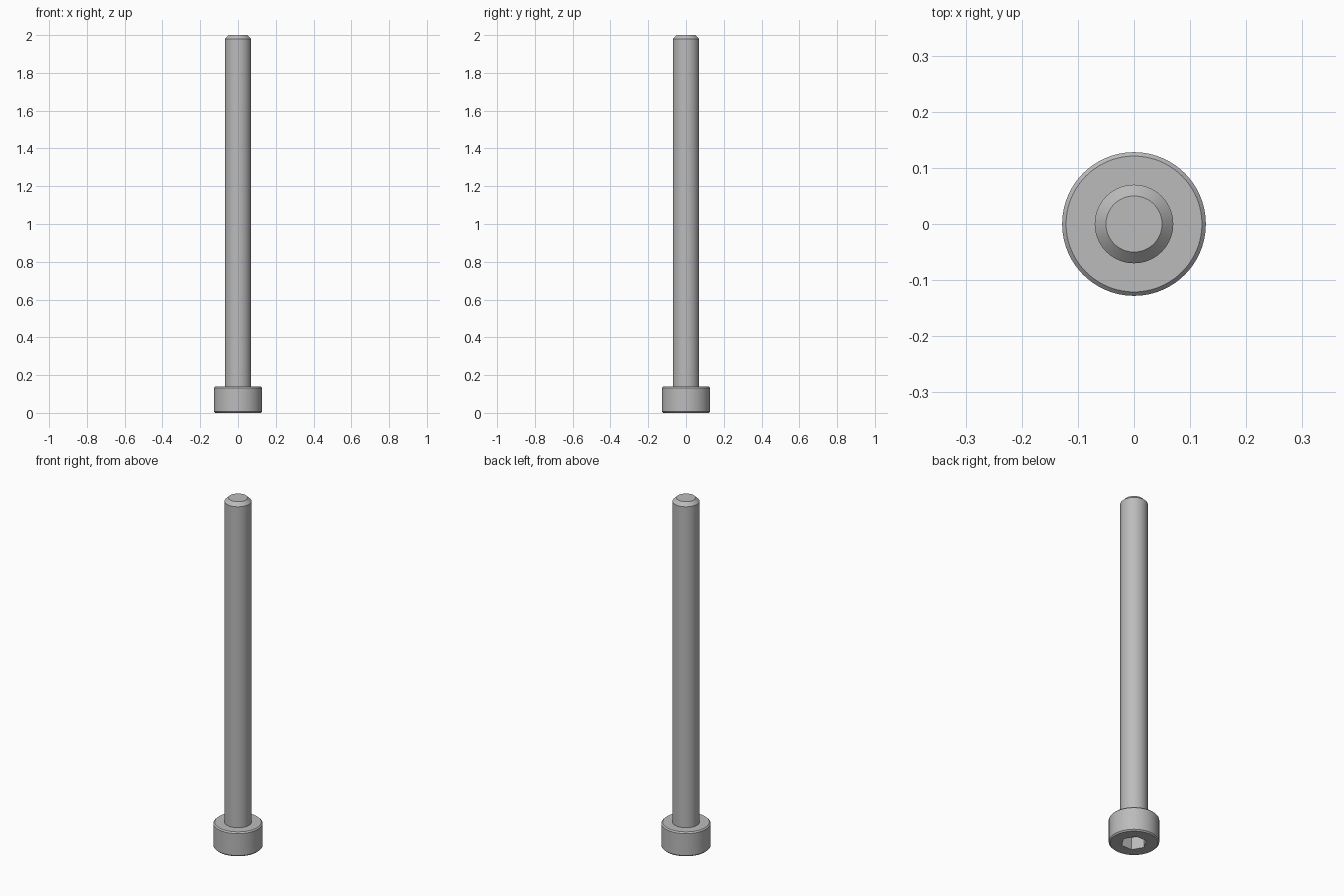
import bpy
import bmesh
import math

cube = bpy.data.objects.get("Cube")
if cube:
    bpy.data.objects.remove(cube, do_unlink=True)

SIDES = 96
HEAD_R, HEAD_H, CHAMFER = 0.128, 0.14, 0.007
SHAFT_R, TIP_R, TOP = 0.07, 0.05, 2.0
SOCKET_R, SOCKET_DEPTH = 0.134 / 2, 0.07

steel = bpy.data.materials.new("grey_steel")
steel.use_nodes = True
steel.diffuse_color = (0.5, 0.5, 0.5, 1)
steel.node_tree.nodes["Principled BSDF"].inputs["Base Color"].default_value = (0.5, 0.5, 0.5, 1)


def ring(bm, radius, z, sides=SIDES):
    return [bm.verts.new((radius * math.cos(math.tau * i / sides),
                          radius * math.sin(math.tau * i / sides), z))
            for i in range(sides)]


def bridge(bm, low, high):
    n = len(low)
    for i in range(n):
        j = (i + 1) % n
        bm.faces.new((low[i], low[j], high[j], high[i]))


def finish(bm, name):
    bmesh.ops.recalc_face_normals(bm, faces=bm.faces[:])
    mesh = bpy.data.meshes.new(name)
    bm.to_mesh(mesh)
    bm.free()
    obj = bpy.data.objects.new(name, mesh)
    bpy.context.collection.objects.link(obj)
    mesh.materials.append(steel)
    bpy.ops.object.select_all(action="DESELECT")
    bpy.context.view_layer.objects.active = obj
    obj.select_set(True)
    bpy.ops.object.shade_smooth_by_angle(angle=math.radians(30))
    return obj


# Bolt body: chamfered head, shoulder, shaft and bevelled tip
bm = bmesh.new()
profile = [(HEAD_R - CHAMFER, 0), (HEAD_R, CHAMFER), (HEAD_R, HEAD_H - CHAMFER),
           (HEAD_R - CHAMFER, HEAD_H), (SHAFT_R, HEAD_H),
           (SHAFT_R, TOP - (SHAFT_R - TIP_R)), (TIP_R, TOP)]
rings = [ring(bm, r, z) for r, z in profile]
for low, high in zip(rings, rings[1:]):
    bridge(bm, low, high)
bm.faces.new(rings[-1])

# Hex socket sunk into the underside of the head
mouth = ring(bm, SOCKET_R, 0, 6)
floor = ring(bm, SOCKET_R, SOCKET_DEPTH, 6)
bridge(bm, mouth, floor)
bm.faces.new(floor)

# Flat underside between the rim and the hex mouth
step = SIDES // 6
for k in range(6):
    rim = [rings[0][(k * step + i) % SIDES] for i in range(step + 1)]
    bm.faces.new(rim + [mouth[(k + 1) % 6], mouth[k]])
finish(bm, "socket_head_bolt")
